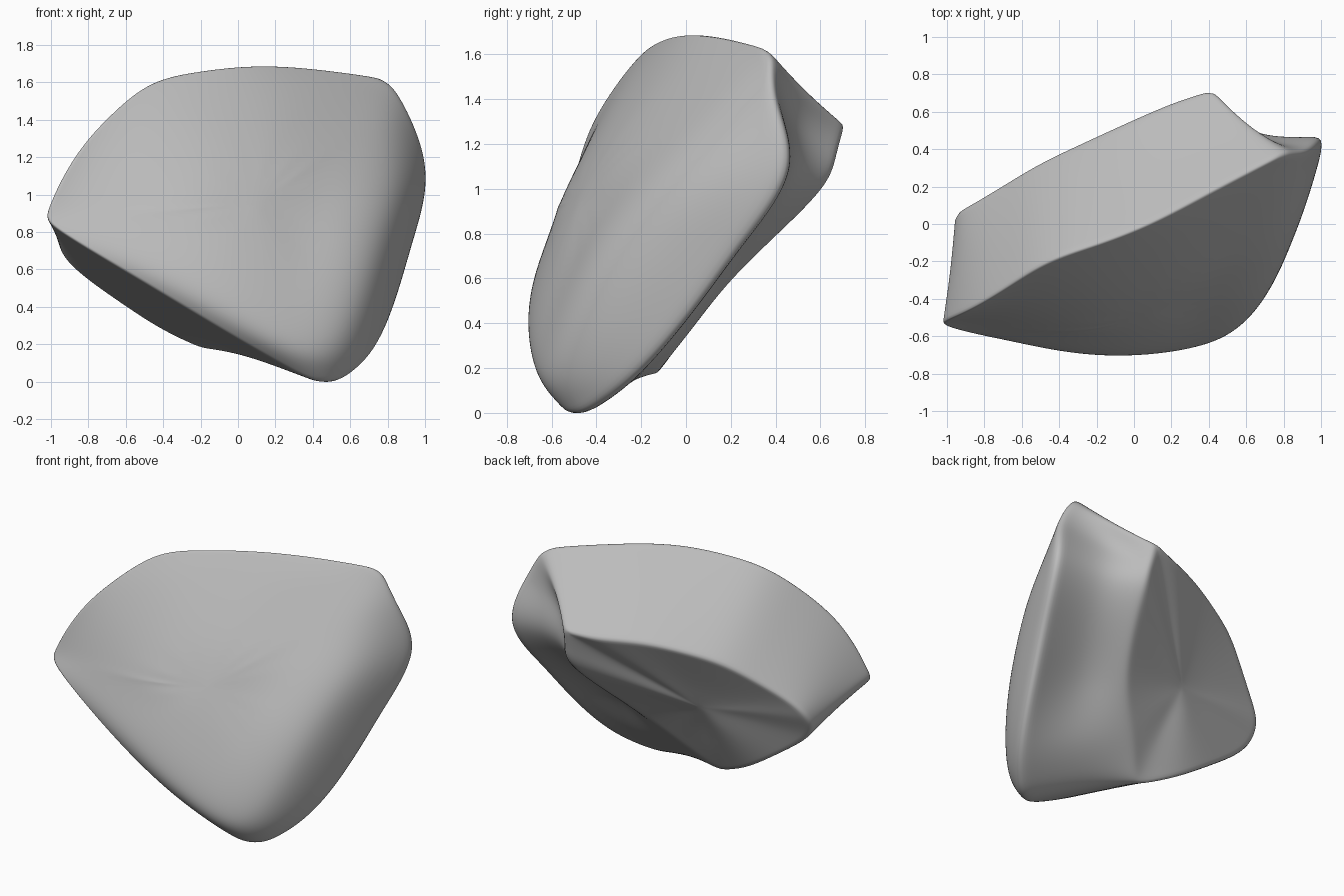
import bpy, bmesh
from mathutils import Vector

cube = bpy.data.objects.get("Cube")
if cube:
    bpy.data.objects.remove(cube)

# Rim of the front face, clockwise from the left tip
front = [Vector(p) for p in (
    (-1, -.51, .95), (-.82, -.42, 1.27), (-.46, -.2, 1.59), (0, -.03, 1.68),
    (.4, .17, 1.67), (.79, .37, 1.6), (.93, .4, 1.38), (1, .44, 1.08),
    (.93, .24, .75), (.84, .02, .45), (.7, -.25, .15), (.45, -.5, 0),
    (0, -.64, .23), (-.5, -.64, .53), (-.94, -.56, .8))]
# Rim of the back face, matching point by point
back = [Vector(p) for p in (
    (-.94, .05, .8), (-.82, .13, .94), (-.5, .32, 1.15), (-.1, .51, 1.25),
    (.2, .64, 1.26), (.4, .7, 1.27), (.43, .67, 1.15), (.43, .61, 1.01),
    (.36, .42, .81), (.23, .2, .59), (.05, .03, .38), (-.14, -.12, .19),
    (-.4, -.06, .28), (-.65, -.03, .44), (-.9, -.02, .64))]
back_mid = Vector((-.23, .19, .74))
count = len(front)


def front_point(x, z):
    """Point on the gently bowed, leaning front face."""
    lean = -.75 + .04 * z + .23 * z * z
    return Vector((x, lean + (.1 + .16 * z) * x + .29 * x * x, z))


front_mid = front_point(.1, .95)


def front_ring(t):
    ring = [p.lerp(front_mid, t) for p in front]
    return [front_point(p.x, p.z) for p in ring]


# Ring halfway between the rims, hollowed on the right flank and underside
waist = [a.lerp(b, .5) for a, b in zip(front, back)]
for i in range(6, 10):
    waist[i] -= Vector((.05, .05, -.03))
waist[11] += Vector((-.05, .03, .03))

rings = [front_ring(.6), front_ring(.2), front, waist, back,
         [p.lerp(back_mid, .5) for p in back]]

# Skin the rings and cap both ends
bm = bmesh.new()
loops = [[bm.verts.new(p) for p in ring] for ring in rings]
for a, b in zip(loops, loops[1:]):
    for i in range(count):
        j = (i + 1) % count
        bm.faces.new((a[i], a[j], b[j], b[i]))
for loop, mid in ((loops[0], front_mid), (loops[-1], back_mid)):
    tip = bm.verts.new(mid)
    for i in range(count):
        bm.faces.new((loop[i], loop[(i + 1) % count], tip))
bmesh.ops.recalc_face_normals(bm, faces=bm.faces)

# Firm up the ridges
crease = bm.edges.layers.float.new("crease_edge")
for i in range(count):
    flank = 5 <= i < 11
    for loop, value in ((loops[2], .45 if flank else .7), (loops[4], .5 if flank else .65)):
        bm.edges.get((loop[i], loop[(i + 1) % count]))[crease] = value
for a, b in ((loops[2], loops[3]), (loops[3], loops[4])):
    for i, value in ((2, .3), (5, .4), (11, .3)):
        bm.edges.get((a[i], b[i]))[crease] = value

mesh = bpy.data.meshes.new("rock")
bm.to_mesh(mesh)
bm.free()
rock = bpy.data.objects.new("rock", mesh)
bpy.context.collection.objects.link(rock)
bpy.context.view_layer.objects.active = rock
rock.select_set(True)
smooth = rock.modifiers.new("rounding", "SUBSURF")
smooth.levels = smooth.render_levels = 4

# Push the cage out so the rounded skin passes through the planned points
targets = [v.co.copy() for v in mesh.vertices]
for step in range(8):
    bpy.context.view_layer.update()
    skin = rock.evaluated_get(bpy.context.evaluated_depsgraph_get()).data
    gaps = [t - skin.vertices[i].co for i, t in enumerate(targets)]
    for v, gap in zip(mesh.vertices, gaps):
        v.co += gap * .8
    mesh.update()
    rock.update_tag()
bpy.ops.object.shade_smooth()

# Stone colour
stone = bpy.data.materials.new("grey stone")
stone.use_nodes = True
colour = (.5, .5, .5, 1)
stone.diffuse_color = colour
stone.node_tree.nodes["Principled BSDF"].inputs["Base Color"].default_value = colour
mesh.materials.append(stone)
